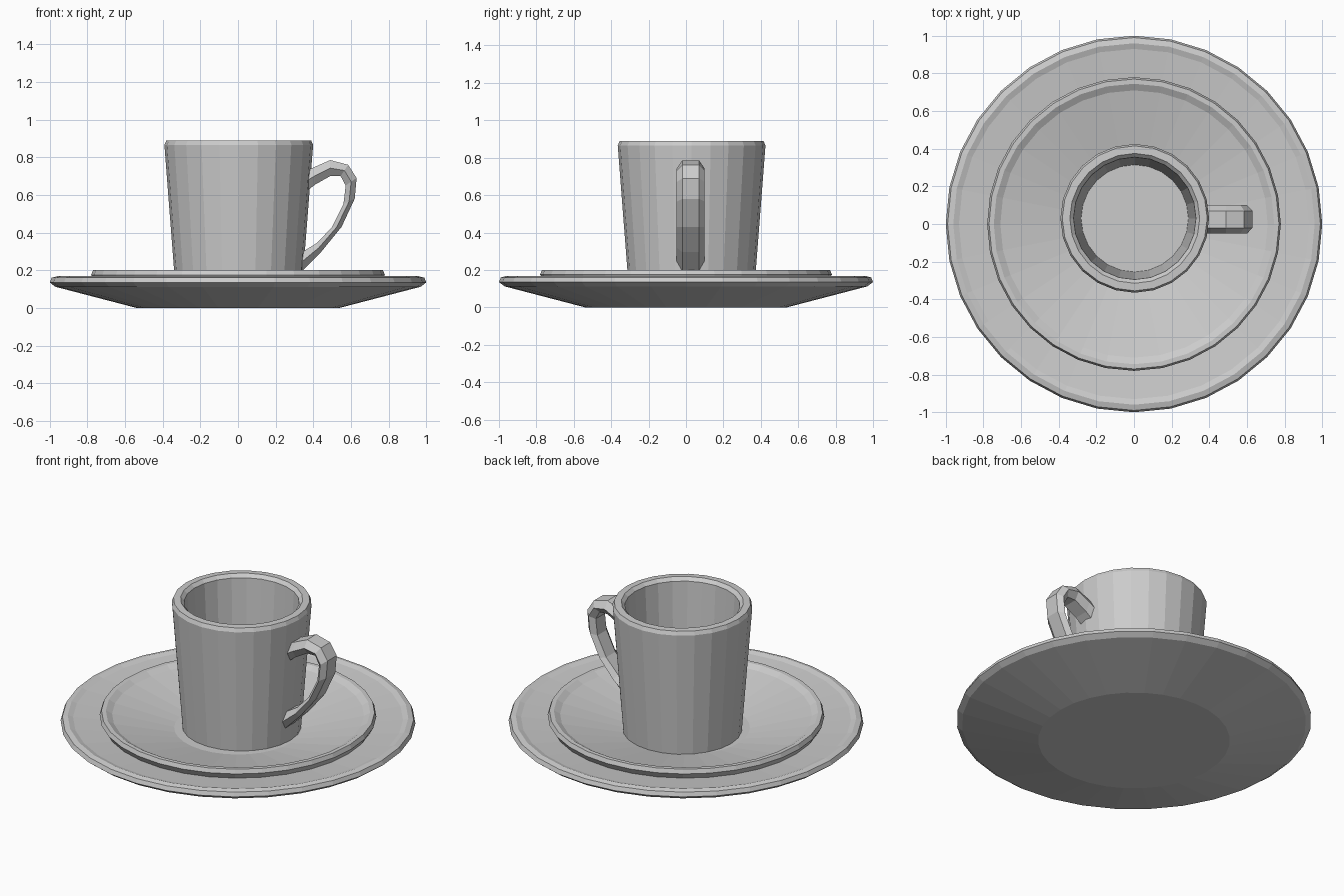
import bpy, bmesh, math
from mathutils import Vector

if "Cube" in bpy.data.objects:
    bpy.data.objects.remove(bpy.data.objects["Cube"])


def finish(bm, name):
    bmesh.ops.recalc_face_normals(bm, faces=bm.faces)
    mesh = bpy.data.meshes.new(name)
    bm.to_mesh(mesh)
    bm.free()
    obj = bpy.data.objects.new(name, mesh)
    bpy.context.collection.objects.link(obj)
    return obj


def skin(bm, loops):
    """Bridge successive closed loops with quads."""
    for a, b in zip(loops, loops[1:]):
        n = len(a)
        for i in range(n):
            j = (i + 1) % n
            bm.faces.new((a[i], a[j], b[j], b[i]))


def lathe(name, profile, sides, centre=(0, 0)):
    """Revolve (radius, z) points; the first and last rings are capped."""
    bm = bmesh.new()
    rings = []
    for r, z in profile:
        rings.append([bm.verts.new((centre[0] + r * math.cos(2 * math.pi * i / sides),
                                    centre[1] + r * math.sin(2 * math.pi * i / sides), z))
                      for i in range(sides)])
    skin(bm, rings)
    bm.faces.new(rings[0])
    bm.faces.new(rings[-1])
    return finish(bm, name)


# Saucer: flat foot, flared underside, broad rim and a raised inner step
lathe("saucer", [(0.54, 0.0), (0.97, 0.112), (1.0, 0.135), (0.99, 0.16), (0.96, 0.168),
                 (0.93, 0.158), (0.76, 0.14), (0.78, 0.175), (0.77, 0.2), (0.745, 0.2),
                 (0.71, 0.18), (0.36, 0.10)], 32)

# Cup: tapered thick-walled body with a bevelled lip
lathe("cup", [(0.335, 0.09), (0.395, 0.865), (0.385, 0.888), (0.345, 0.89), (0.325, 0.87),
              (0.285, 0.17)], 24, (0.004, 0.03))

# Handle: six-sided section following outer and inner outlines (x, z)
outer = [(0.365, 0.73), (0.41, 0.75), (0.49, 0.785), (0.585, 0.76), (0.63, 0.69),
         (0.62, 0.58), (0.55, 0.43), (0.44, 0.295), (0.33, 0.185)]
inner = [(0.365, 0.62), (0.41, 0.655), (0.49, 0.70), (0.545, 0.70), (0.572, 0.65),
         (0.56, 0.55), (0.50, 0.43), (0.42, 0.345), (0.33, 0.29)]
bm = bmesh.new()
sections = []
for o, i in zip(outer, inner):
    o, i = Vector(o), Vector(i)
    m = (o + i) / 2
    ring = [(o, -0.045), (o, 0.045), (m, 0.075), (i, 0.045), (i, -0.045), (m, -0.075)]
    sections.append([bm.verts.new((p.x, 0.025 + y, p.y)) for p, y in ring])
skin(bm, sections)
bm.faces.new(sections[0])
bm.faces.new(sections[-1])
finish(bm, "handle")
